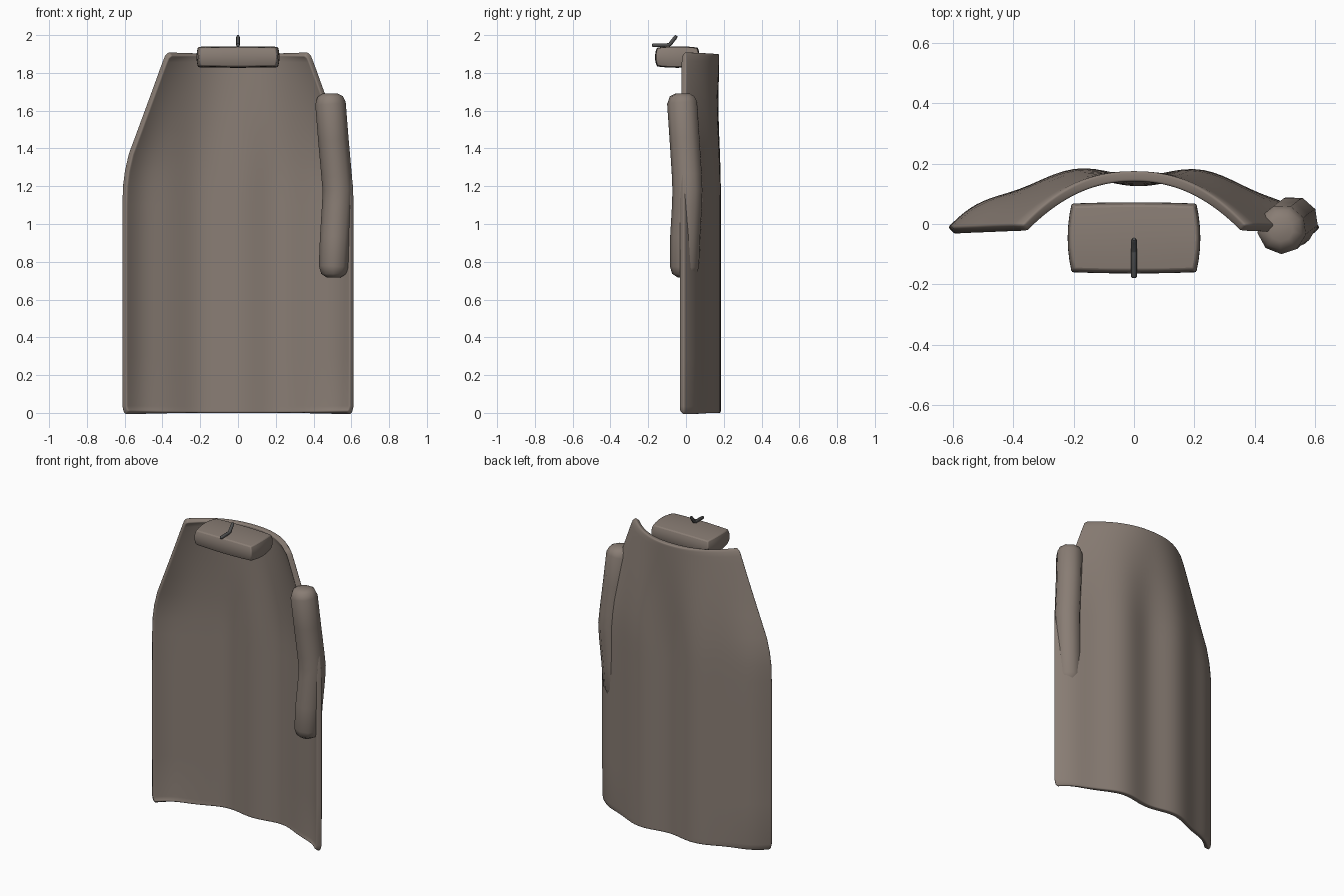
import bpy, bmesh, math
from mathutils import Vector

if "Cube" in bpy.data.objects:
    bpy.data.objects.remove(bpy.data.objects["Cube"])

cloth = bpy.data.materials.new("cloth")
cloth.diffuse_color = (0.25, 0.205, 0.175, 1)
cloth.use_nodes = True
cloth.node_tree.nodes["Principled BSDF"].inputs["Base Color"].default_value = cloth.diffuse_color
metal = bpy.data.materials.new("metal")
metal.diffuse_color = (0.08, 0.08, 0.08, 1)
metal.use_nodes = True
metal.node_tree.nodes["Principled BSDF"].inputs["Base Color"].default_value = metal.diffuse_color


def finish(name, bm, mat, angle=60):
    bmesh.ops.recalc_face_normals(bm, faces=bm.faces)
    me = bpy.data.meshes.new(name)
    bm.to_mesh(me)
    bm.free()
    ob = bpy.data.objects.new(name, me)
    bpy.context.collection.objects.link(ob)
    me.materials.append(mat)
    bpy.ops.object.select_all(action='DESELECT')
    bpy.context.view_layer.objects.active = ob
    ob.select_set(True)
    bpy.ops.object.shade_smooth_by_angle(angle=math.radians(angle))
    return ob


def tube(name, rings, sides, mat, phase=0.0):
    """Round tube through (point, radius) rings, capped at both ends."""
    bm = bmesh.new()
    pts = [Vector(p) for p, r in rings]
    loops = []
    for i, (p, r) in enumerate(rings):
        d = (pts[min(i + 1, len(pts) - 1)] - pts[max(i - 1, 0)]).normalized()
        a = Vector((1, 0, 0))
        a = (a - d * a.dot(d)).normalized()
        b = d.cross(a)
        loops.append([bm.verts.new(pts[i] + r * (a * math.cos(t) + b * math.sin(t)))
                      for t in (phase + 2 * math.pi * k / sides for k in range(sides))])
    for l0, l1 in zip(loops, loops[1:]):
        for k in range(sides):
            n = (k + 1) % sides
            bm.faces.new((l0[k], l0[n], l1[n], l1[k]))
    bm.faces.new(loops[0])
    bm.faces.new(loops[-1])
    return finish(name, bm, mat)


# Draped cape: (height, half width) outline, curved and pleated sheet
outline = [(0, .585), (.012, .597), (.035, .603), (.3, .604), (.6, .604), (.9, .604),
           (1.1, .603), (1.2, .6), (1.28, .59), (1.37, .569), (1.5, .521), (1.62, .477),
           (1.74, .433), (1.82, .404), (1.86, .389), (1.885, .378), (1.9, .36)]
bm = bmesh.new()
N = 48
rows = []
for z, w in outline:
    s = min(1, max(0, (1.9 - z) / 0.75))
    s = s * s * (3 - 2 * s)
    row = []
    for i in range(N + 1):
        u = math.sin((-1 + 2 * i / N) * math.pi / 2 * 0.8) / math.sin(math.pi / 2 * 0.8)
        x = u * w
        y_top = 0.158 - 0.172 * abs(u) ** 2.2
        fold = -0.015 * math.cos(2 * math.pi * (x - 0.015) / 0.4) * (1 - u ** 6)
        y_low = 0.157 - 0.18 * abs(u) ** 3 + fold
        row.append(bm.verts.new((x, y_top + (y_low - y_top) * s, z)))
    rows.append(row)
for r0, r1 in zip(rows, rows[1:]):
    for i in range(N):
        bm.faces.new((r0[i], r0[i + 1], r1[i + 1], r1[i]))
cape = finish("cape", bm, cloth)
sol = cape.modifiers.new("thickness", 'SOLIDIFY')
sol.thickness = 0.034
sol.offset = 0
bev = cape.modifiers.new("soft_rim", 'BEVEL')
bev.width = 0.012
bev.segments = 3
bev.limit_method = 'ANGLE'
bev.angle_limit = math.radians(55)

# Single hanging sleeve with rounded ends
tube("sleeve", [((.488, -.018, 1.69), .04), ((.488, -.018, 1.675), .068),
                ((.49, -.018, 1.64), .082), ((.505, -.005, 1.45), .082),
                ((.522, .007, 1.26), .082), ((.529, .01, 1.18), .082),
                ((.526, .008, 1.1), .082), ((.515, -.002, .93), .082),
                ((.507, -.006, .775), .08), ((.506, -.007, .735), .066),
                ((.506, -.007, .716), .036)], 9, cloth, 0.2)

# Padded collar block, bulged on every side
bm = bmesh.new()
bmesh.ops.create_cube(bm, size=2)
bmesh.ops.subdivide_edges(bm, edges=bm.edges, cuts=5, use_grid_fill=True)
for v in bm.verts:
    x, y, z = v.co
    v.co = (x * (.198 + .022 * (1 - .6 * y * y - .4 * z * z)),
            -.046 + y * (.104 + .014 * (1 - .3 * x * x - .7 * z * z)),
            1.884 + z * (.047 + .010 * (1 - .3 * x * x - .7 * y * y)))
collar = finish("collar", bm, cloth)
bev = collar.modifiers.new("soft_edges", 'BEVEL')
bev.width = 0.006
bev.segments = 2
bev.limit_method = 'ANGLE'
bev.angle_limit = math.radians(45)

# Bent wire clasp on the collar
tube("clasp", [((0, -.179, 1.946), .006), ((0, -.174, 1.946), .01), ((0, -.095, 1.947), .01),
               ((0, -.085, 1.951), .01), ((0, -.055, 1.99), .01),
               ((0, -.05, 1.997), .006)], 8, metal)
